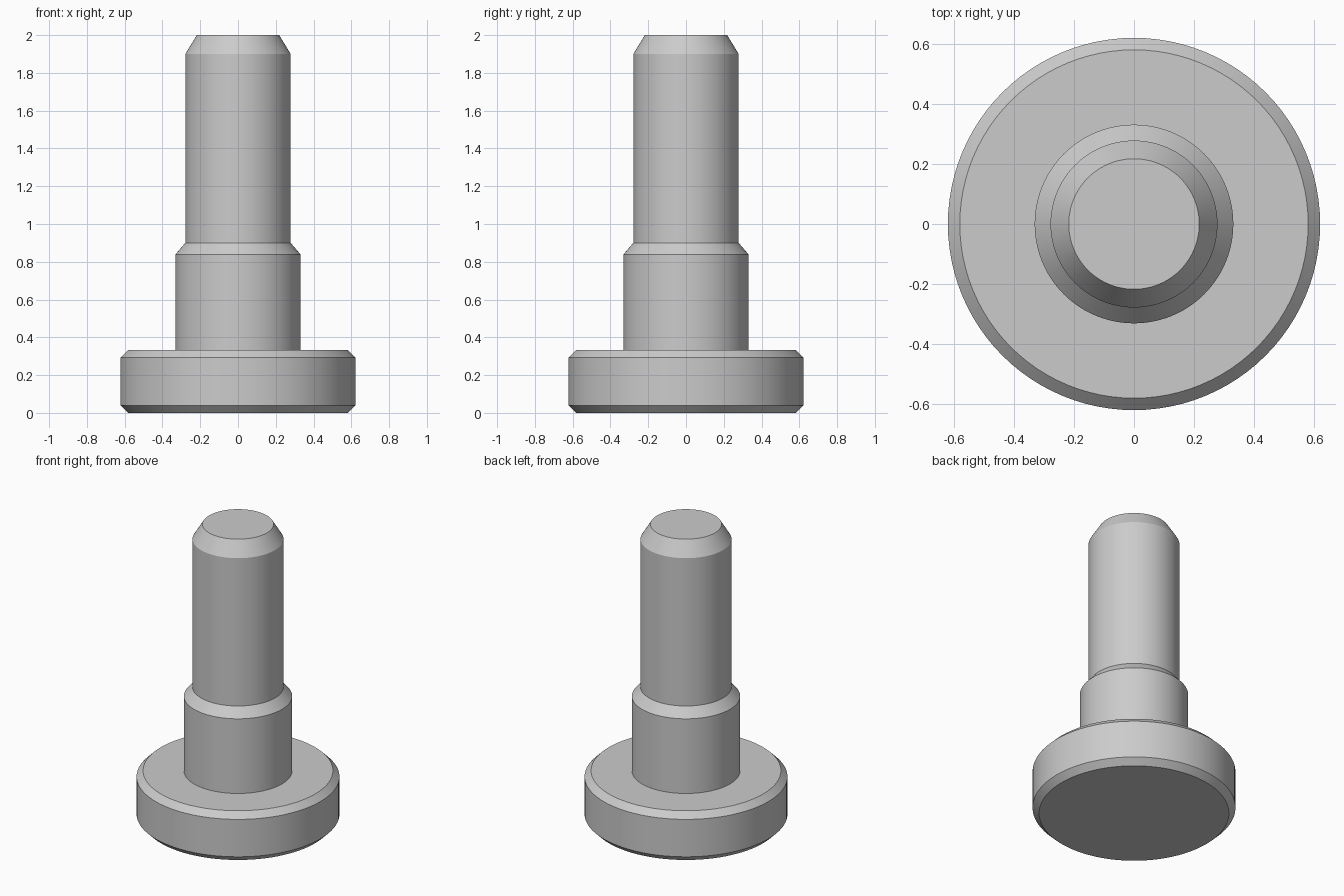
import bpy, bmesh
from math import radians, sin, cos, tau

SEGMENTS = 96

cube = bpy.data.objects.get("Cube")
if cube:
    bpy.data.objects.remove(cube, do_unlink=True)

# Plain grey metal
GREY = (0.6, 0.6, 0.6, 1.0)
metal = bpy.data.materials.new("grey metal")
metal.use_nodes = True
metal.diffuse_color = GREY
metal.node_tree.nodes["Principled BSDF"].inputs["Base Color"].default_value = GREY


def turned_part(name, profile, cap_bottom=False, cap_top=False):
    """Revolve a (radius, height) profile, listed bottom to top, around z."""
    bm = bmesh.new()
    angles = [tau * i / SEGMENTS for i in range(SEGMENTS)]
    rings = [[bm.verts.new((r * cos(a), r * sin(a), z)) for a in angles]
             for r, z in profile]
    for low, high in zip(rings, rings[1:]):
        for i in range(SEGMENTS):
            j = (i + 1) % SEGMENTS
            bm.faces.new((low[i], low[j], high[j], high[i]))
    if cap_bottom:
        bm.faces.new(rings[0][::-1])
    if cap_top:
        bm.faces.new(rings[-1])
    mesh = bpy.data.meshes.new(name)
    bm.to_mesh(mesh)
    bm.free()
    mesh.materials.append(metal)
    mesh.shade_smooth()
    mesh.set_sharp_from_angle(angle=radians(20))
    obj = bpy.data.objects.new(name, mesh)
    bpy.context.collection.objects.link(obj)
    return obj


HEAD_R, SHOULDER_R, PIN_R = 0.622, 0.332, 0.279
HEAD_TOP, SHOULDER_TOP, PIN_TOP = 0.333, 0.9, 2.0
BEVEL = 0.04

# Wide head with chamfered rims, ending where the shoulder rises
turned_part("head", [
    (HEAD_R - BEVEL, 0), (HEAD_R, BEVEL),
    (HEAD_R, HEAD_TOP - BEVEL), (HEAD_R - BEVEL, HEAD_TOP),
    (SHOULDER_R, HEAD_TOP)], cap_bottom=True)

# Shoulder collar, tapering into the pin
turned_part("shoulder", [
    (SHOULDER_R, HEAD_TOP), (SHOULDER_R, SHOULDER_TOP - 0.062),
    (PIN_R, SHOULDER_TOP)])

# Long pin with chamfered tip
turned_part("pin", [
    (PIN_R, SHOULDER_TOP), (PIN_R, PIN_TOP - 0.1),
    (0.218, PIN_TOP)], cap_top=True)
